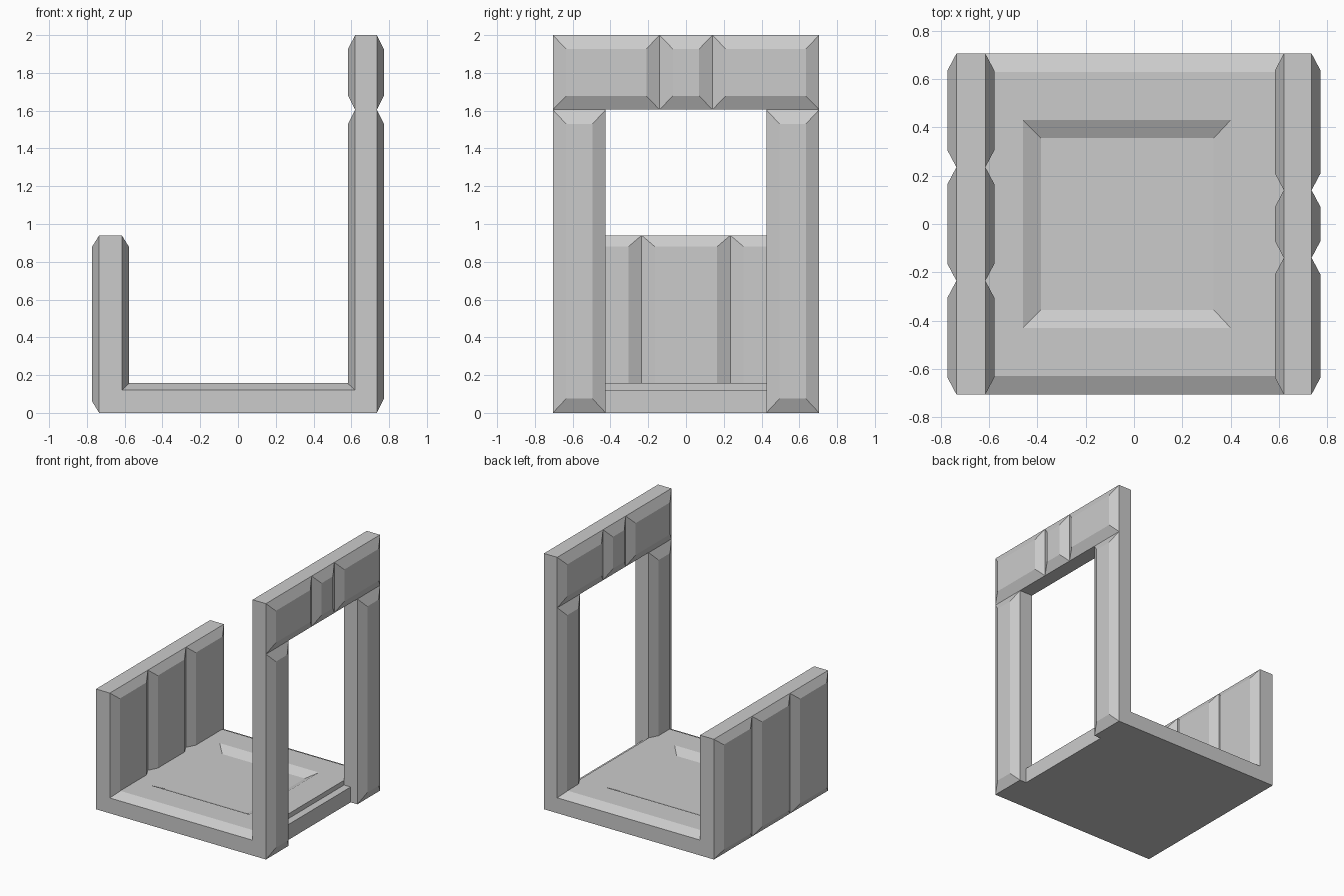
import bpy, bmesh

if "Cube" in bpy.data.objects:
    bpy.data.objects.remove(bpy.data.objects["Cube"])


def loft(name, rings):
    """Closed solid skinned through a list of four-point rings."""
    bm = bmesh.new()
    loops = [[bm.verts.new(p) for p in ring] for ring in rings]
    for a, b in zip(loops, loops[1:]):
        for i in range(4):
            j = (i + 1) % 4
            bm.faces.new((a[i], a[j], b[j], b[i]))
    bm.faces.new(loops[0][::-1])
    bm.faces.new(loops[-1])
    bmesh.ops.recalc_face_normals(bm, faces=bm.faces)
    mesh = bpy.data.meshes.new(name)
    bm.to_mesh(mesh)
    bm.free()
    obj = bpy.data.objects.new(name, mesh)
    bpy.context.collection.objects.link(obj)
    return obj


def ring_x(x, y0, y1, z0, z1):
    return [(x, y0, z0), (x, y1, z0), (x, y1, z1), (x, y0, z1)]


def ring_z(z, x0, x1, y0, y1):
    return [(x0, y0, z), (x1, y0, z), (x1, y1, z), (x0, y1, z)]


RAISE = 0.037      # how far a raised panel stands off its core
INSET = 0.07       # sideways width of the panel slopes


def wall_block(name, x0, x1, y0, y1, z0, z1, zin, low_left=None, low_right=None):
    """Slab with a bevelled raised panel on both broad sides."""
    def face(x, low):
        bottom = z0 + zin if low is None else low
        return ring_x(x, y0 + INSET, y1 - INSET, bottom, z1 - zin)
    return loft(name, [face(x0 - RAISE, low_left),
                       ring_x(x0, y0, y1, z0, z1),
                       ring_x(x1, y0, y1, z0, z1),
                       face(x1 + RAISE, low_right)])


W = 0.705          # half width in y

# Floor: slab, raised top with sloped front and back, sunken centre
loft("floor", [
    ring_z(0.0, -0.675, 0.677, -W, W),
    ring_z(0.12, -0.675, 0.677, -W, W),
    ring_z(0.12, -0.675, 0.62, -W, W),
    ring_z(0.157, -0.675, 0.62, -W + 0.075, W - 0.075),
    ring_z(0.157, -0.46, 0.40, -0.43, 0.43),
    ring_z(0.12, -0.385, 0.33, -0.355, 0.355),
])

# Low wall: three panels; inner faces run down into the floor
cuts = [-W, -0.235, 0.235, W]
for i, (a, b) in enumerate(zip(cuts, cuts[1:])):
    wall_block(f"low_wall_panel_{i + 1}", -0.735, -0.615, a, b, 0, 0.94, 0.06,
               low_right=0.1)

# Doorway posts
for name, a, b in (("front_post", -W, -0.425), ("back_post", 0.425, W)):
    wall_block(name, 0.62, 0.735, a, b, 0, 1.605, 0.075, low_left=0.1)

# Lintel: three panels across the top of the doorway
cuts = [-W, -0.14, 0.14, W]
for i, (a, b) in enumerate(zip(cuts, cuts[1:])):
    wall_block(f"lintel_panel_{i + 1}", 0.62, 0.735, a, b, 1.605, 2.0, 0.073)
